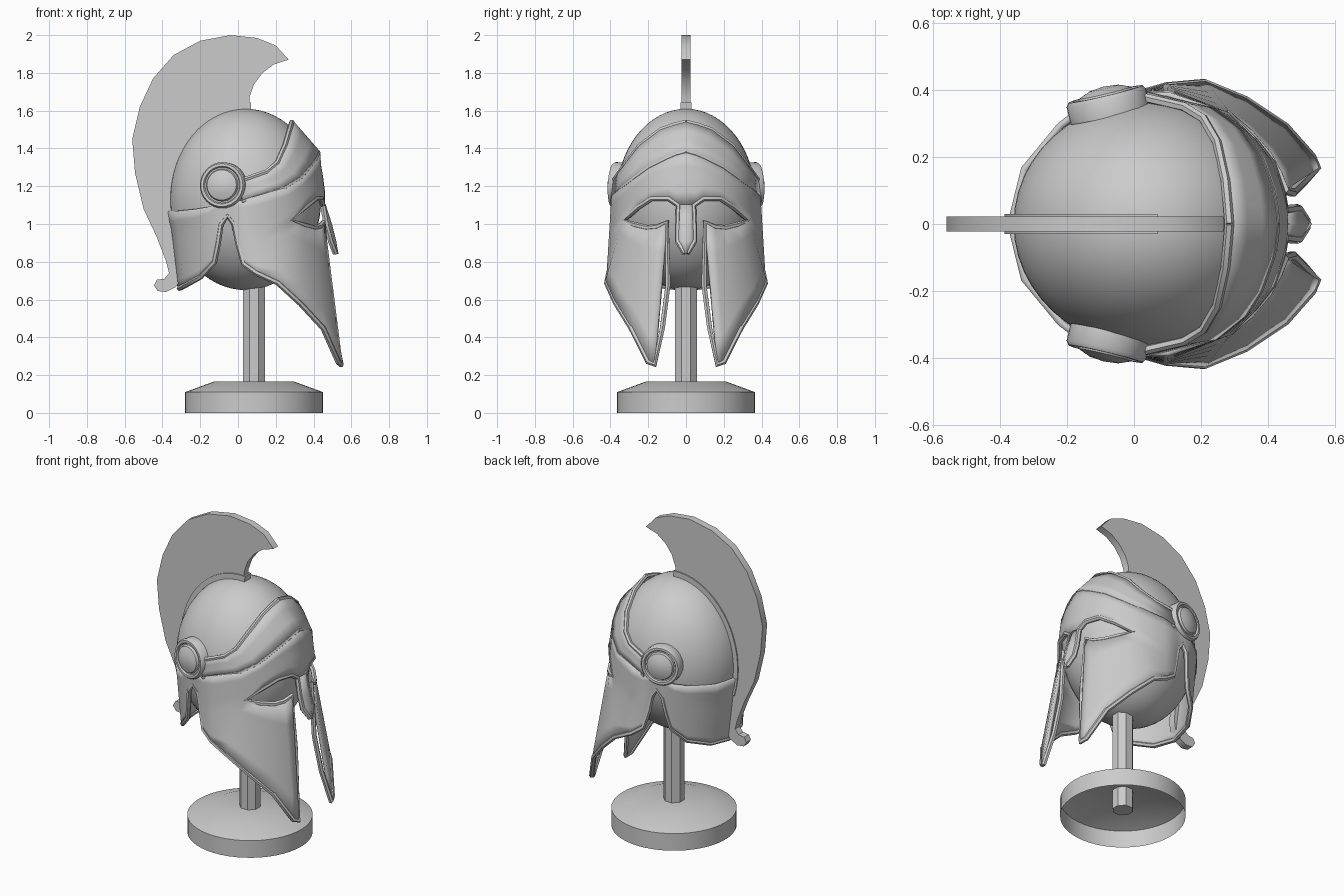
import bpy, bmesh, math
from mathutils import Vector, Matrix

if "Cube" in bpy.data.objects:
    bpy.data.objects.remove(bpy.data.objects["Cube"])

CEN, RAD = Vector((.04, 0, 1.13)), Vector((.40, .37, .48))


def outside(p, k=1.03):
    # keep a point just outside the head ellipsoid
    d = Vector(p) - CEN
    r = Vector((d.x / RAD.x, d.y / RAD.y, d.z / RAD.z)).length
    return CEN + d * max(1, k / r)


def finish(name, bm):
    bmesh.ops.recalc_face_normals(bm, faces=bm.faces)
    me = bpy.data.meshes.new(name)
    bm.to_mesh(me)
    bm.free()
    ob = bpy.data.objects.new(name, me)
    bpy.context.collection.objects.link(ob)
    return ob


def loft(bm, a, b, n):
    rows = [[bm.verts.new(outside(Vector(p).lerp(Vector(q), i / n))) for p, q in zip(a, b)]
            for i in range(n + 1)]
    for r, s in zip(rows, rows[1:]):
        for i in range(len(r) - 1):
            bm.faces.new((r[i], r[i + 1], s[i + 1], s[i]))


def shell(name, strips):
    bm = bmesh.new()
    for a, b, n in strips:
        loft(bm, a, b, n)
    bmesh.ops.remove_doubles(bm, verts=bm.verts, dist=.0005)
    ob = finish(name, bm)
    m = ob.modifiers.new("mirror", 'MIRROR')
    m.use_axis = (False, True, False)
    m.merge_threshold = .002
    s = ob.modifiers.new("thickness", 'SOLIDIFY')
    s.thickness, s.offset = .02, 0
    return ob


def rim(name, pts, r):
    cu = bpy.data.curves.new(name, 'CURVE')
    cu.dimensions = '3D'
    cu.bevel_depth, cu.bevel_resolution, cu.use_fill_caps = r, 1, True
    for s in (1, -1):
        sp = cu.splines.new('POLY')
        sp.points.add(len(pts) - 1)
        for q, p in zip(sp.points, pts):
            v = outside(p)
            q.co = (v.x, v.y * s, v.z, 1)
    ob = bpy.data.objects.new(name, cu)
    bpy.context.collection.objects.link(ob)


def lathe(name, prof, seg, mat):
    bm = bmesh.new()
    vs = [bm.verts.new((r, 0, z)) for r, z in prof]
    es = [bm.edges.new(e) for e in zip(vs, vs[1:])]
    bmesh.ops.spin(bm, geom=vs + es, axis=(0, 0, 1), cent=(0, 0, 0),
                   angle=math.tau, steps=seg)
    bmesh.ops.remove_doubles(bm, verts=bm.verts, dist=.0005)
    bm.transform(mat)
    return finish(name, bm)


def plate(name, outline, half):
    bm = bmesh.new()
    f = bm.faces.new([bm.verts.new((x, -half, z)) for x, z in outline])
    g = bmesh.ops.extrude_face_region(bm, geom=[f])
    bmesh.ops.translate(bm, vec=(0, 2 * half, 0),
                        verts=[v for v in g['geom'] if isinstance(v, bmesh.types.BMVert)])
    bmesh.ops.triangulate(bm, faces=[f for f in bm.faces if len(f.verts) > 4])
    return finish(name, bm)


# stand
at = Matrix.Translation((.085, 0, 0))
lathe("stand_base", [(.365, 0), (.365, .11), (.215, .165), (0, .165)], 48, at)
lathe("stand_post", [(0, .04), (.062, .04), (.062, .72), (0, .72)], 8,
      at @ Matrix.Rotation(math.pi / 8, 4, 'Z'))

# head dome
bm = bmesh.new()
bmesh.ops.create_uvsphere(bm, u_segments=48, v_segments=32, radius=1)
bm.transform(Matrix.Translation(CEN) @ Matrix.Diagonal((*RAD, 1)))
finish("dome", bm)

# brow band, running from the middle of the forehead to the ear disc
upper = [(.285, 0, 1.54), (.28, .06, 1.525), (.27, .13, 1.495), (.245, .24, 1.41),
         (.205, .31, 1.32), (.15, .35, 1.275), (.02, .38, 1.23)]
brow = [outside(p, 1.05) for p in
        [(.425, 0, 1.38), (.42, .05, 1.367), (.41, .1, 1.345), (.37, .19, 1.295),
         (.32, .26, 1.24), (.24, .33, 1.19)]]
band_low = brow + [Vector((.02, .39, 1.12))]
shell("brow_band", [(upper, band_low, 3)])
rim("brow_rim_top", upper, .014)
rim("brow_rim_bottom", band_low, .012)

# face mask with eye openings, cheek guards and neck guard
eye_top = [(.445, 0, 1.10), (.445, .045, 1.10), (.44, .09, 1.135), (.41, .18, 1.135),
           (.355, .25, 1.09), (.28, .325, 1.02)]
eye_low = [(.45, .10, 1.01), (.43, .15, .985), (.40, .205, .98), (.345, .27, .995),
           eye_top[-1]]
hem = [(.545, .165, .255), (.53, .20, .27), (.45, .29, .45), (.33, .37, .58),
       (.21, .42, .69), (.1, .41, .74), (.03, .39, .79), (0, .375, .9), (-.02, .37, 1.0),
       (-.055, .37, 1.045), (-.09, .365, 1.0), (-.105, .35, .9), (-.125, .33, .8),
       (-.2, .275, .72), (-.28, .15, .675), (-.31, 0, .66)]
top = [(.1, .385, 1.15), (.03, .385, 1.13), (0, .38, 1.12), (-.03, .378, 1.12),
       (-.07, .375, 1.11), (-.11, .365, 1.11), (-.13, .355, 1.1), (-.16, .34, 1.09),
       (-.22, .295, 1.08), (-.32, .16, 1.07), (-.36, 0, 1.07)]
mid = [(Vector(a) + Vector(b)) / 2 for a, b in zip(top, hem[5:])]
shell("mask", [(brow + top, eye_top + mid, 4), (eye_low + mid, hem, 5)])

# nose guard
nose_mid = [(.455, 0, 1.10), (.49, 0, .99), (.51, 0, .91), (.522, 0, .84)]
nose_edge = [(.445, .04, 1.10), (.468, .043, .99), (.49, .045, .91), (.515, .006, .845)]
shell("nose_guard", [(nose_mid, nose_edge, 2)])

# raised edge around nose, eye, cheek, ear notch and neck
rim("mask_rim", nose_edge[::-1] + eye_top[2:] + eye_low[-2::-1]
    + [(.475, .095, .68), (.505, .125, .45)] + hem, .015)

# ear discs
disc = [(.122, -.04), (.122, .012), (.114, .024), (.1, .024), (.094, .014), (.086, .014),
        (.08, .028), (.045, .042), (0, .047)]
for side, s in (("left", 1), ("right", -1)):
    n = Vector((-.23, .97 * s, .05))
    lathe("ear_disc_" + side, disc, 32, Matrix.Translation((-.08, .365 * s, 1.205))
          @ n.to_track_quat('Z', 'Y').to_matrix().to_4x4())

# crest holder, an arc over the dome
arc = [math.radians(86 + 6 * i) for i in range(20)]
ring = [[(CEN.x + RAD.x * k * math.cos(a), CEN.z + RAD.z * k * math.sin(a)) for a in arc]
        for k in (1.07, .97)]
plate("crest_holder", ring[0] + ring[1][::-1], .03)

# crest
crest = [(.268, 1.87), (.2, 1.945), (.1, 1.985), (-.04, 2), (-.2, 1.97), (-.34, 1.895),
         (-.45, 1.77), (-.52, 1.62), (-.56, 1.45), (-.545, 1.27), (-.5, 1.08), (-.43, .93),
         (-.38, .8), (-.365, .74), (-.39, .71), (-.43, .705), (-.445, .675), (-.425, .645),
         (-.38, .64), (-.33, .665), (-.295, .72), (-.287, .78), (-.3, .9), (-.33, 1.05),
         (-.34, 1.2), (-.29, 1.36), (-.18, 1.5), (-.05, 1.58), (.06, 1.60), (.06, 1.67),
         (.085, 1.74), (.13, 1.80), (.19, 1.845)]
plate("crest", crest, .023)

# rims to mesh, smooth shading with sharp edges kept
bpy.ops.object.select_all(action='DESELECT')
for ob in bpy.context.collection.objects:
    if ob.type == 'CURVE':
        ob.select_set(True)
        bpy.context.view_layer.objects.active = ob
bpy.ops.object.convert(target='MESH')
for ob in bpy.context.collection.objects:
    ob.select_set(ob.name != "stand_post")
bpy.context.view_layer.objects.active = bpy.data.objects["dome"]
bpy.ops.object.shade_smooth_by_angle(angle=math.radians(35))
